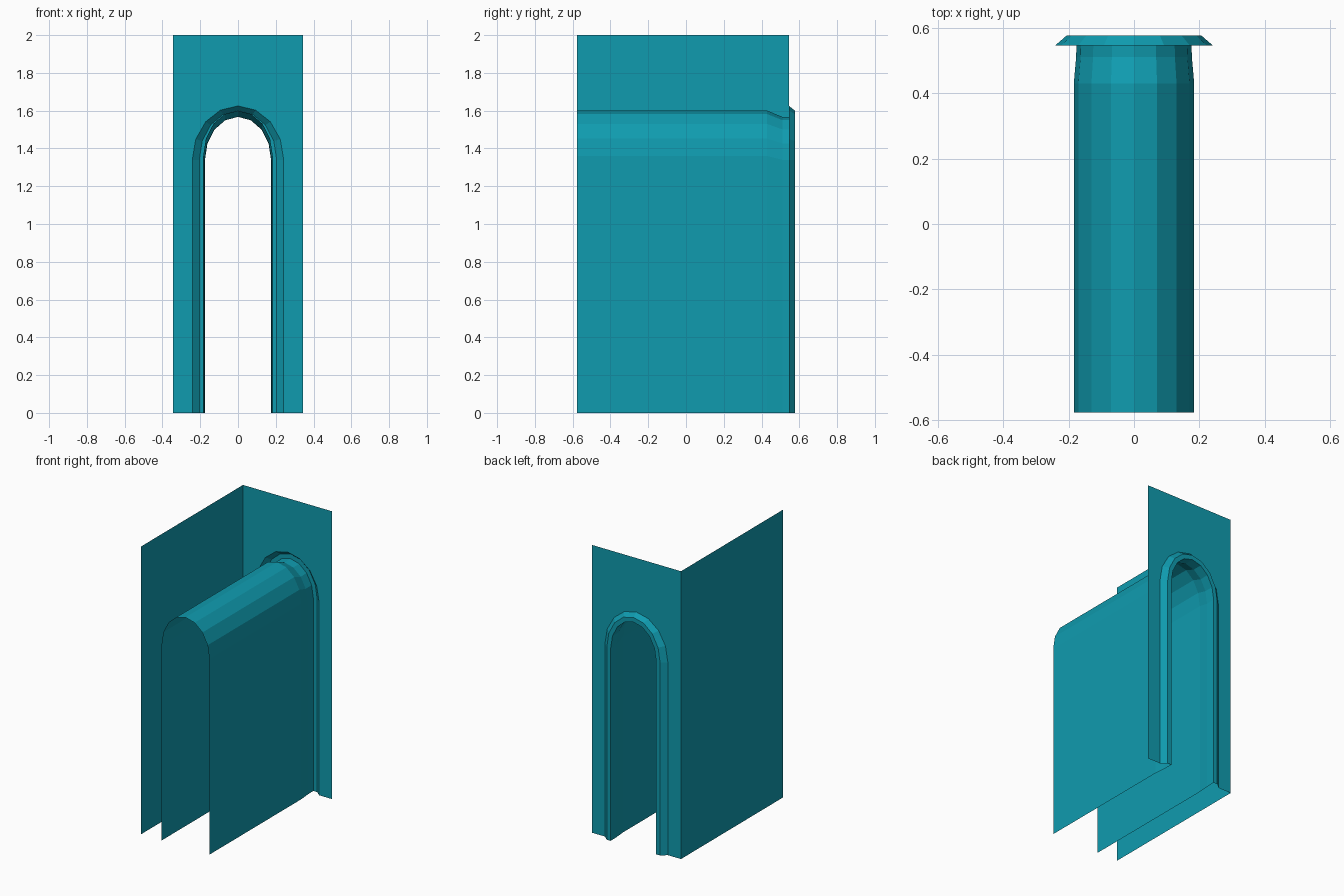
import bpy
import math

if "Cube" in bpy.data.objects:
    bpy.data.objects.remove(bpy.data.objects["Cube"])

WALL_Y, END_Y, TOP = 0.545, 0.577, 2.0
SIDE_X = 0.343

teal = bpy.data.materials.new("teal")
teal.diffuse_color = (0.005, 0.33, 0.43, 1)
teal.use_nodes = True
teal.node_tree.nodes["Principled BSDF"].inputs["Base Color"].default_value = teal.diffuse_color


def arch(half, spring, apex, y, steps=8):
    """Open arch outline standing on the floor, right foot to left foot."""
    pts = [(half, y, 0)]
    for i in range(steps + 1):
        a = math.pi * i / steps
        pts.append((half * math.cos(a), y, spring + (apex - spring) * math.sin(a)))
    return pts + [(-half, y, 0)]


def make(name, verts, faces):
    me = bpy.data.meshes.new(name)
    me.from_pydata(verts, [], faces)
    me.materials.append(teal)
    me.update()
    ob = bpy.data.objects.new(name, me)
    bpy.context.collection.objects.link(ob)
    return ob


def loft(name, rings):
    n = len(rings[0])
    verts = [p for r in rings for p in r]
    faces = [(k * n + i, k * n + i + 1, (k + 1) * n + i + 1, (k + 1) * n + i)
             for k in range(len(rings) - 1) for i in range(n - 1)]
    return make(name, verts, faces)


# Tunnel lining, narrowing to a neck at the doorway
loft("tunnel", [arch(0.184, 1.36, 1.60, -END_Y),
                arch(0.184, 1.36, 1.60, 0.43),
                arch(0.177, 1.34, 1.567, 0.51),
                arch(0.175, 1.34, 1.567, END_Y)])

# Bevelled trim around the doorway
outer = arch(0.242, 1.34, 1.625, WALL_Y)
loft("door_trim", [arch(0.175, 1.34, 1.567, END_Y),
                   arch(0.205, 1.34, 1.60, END_Y), outer])

# End wall with the arched opening
n = len(outer)
spread = []
for i, (x, y, z) in enumerate(outer):
    if i in (0, n - 1):
        spread.append((math.copysign(SIDE_X, x), y, 0))
    elif i in (1, n - 2):
        spread.append((math.copysign(SIDE_X, x), y, z))
    else:
        spread.append((SIDE_X * (1 - 2 * (i - 2) / (n - 5)), y, TOP))
# Square off the top corners
spread[1] = (SIDE_X, WALL_Y, outer[1][2])
loft("end_wall", [outer, spread])

# Flat side wall
make("side_wall", [(-SIDE_X, -END_Y, 0), (-SIDE_X, WALL_Y, 0),
                   (-SIDE_X, WALL_Y, TOP), (-SIDE_X, -END_Y, TOP)], [(0, 1, 2, 3)])
